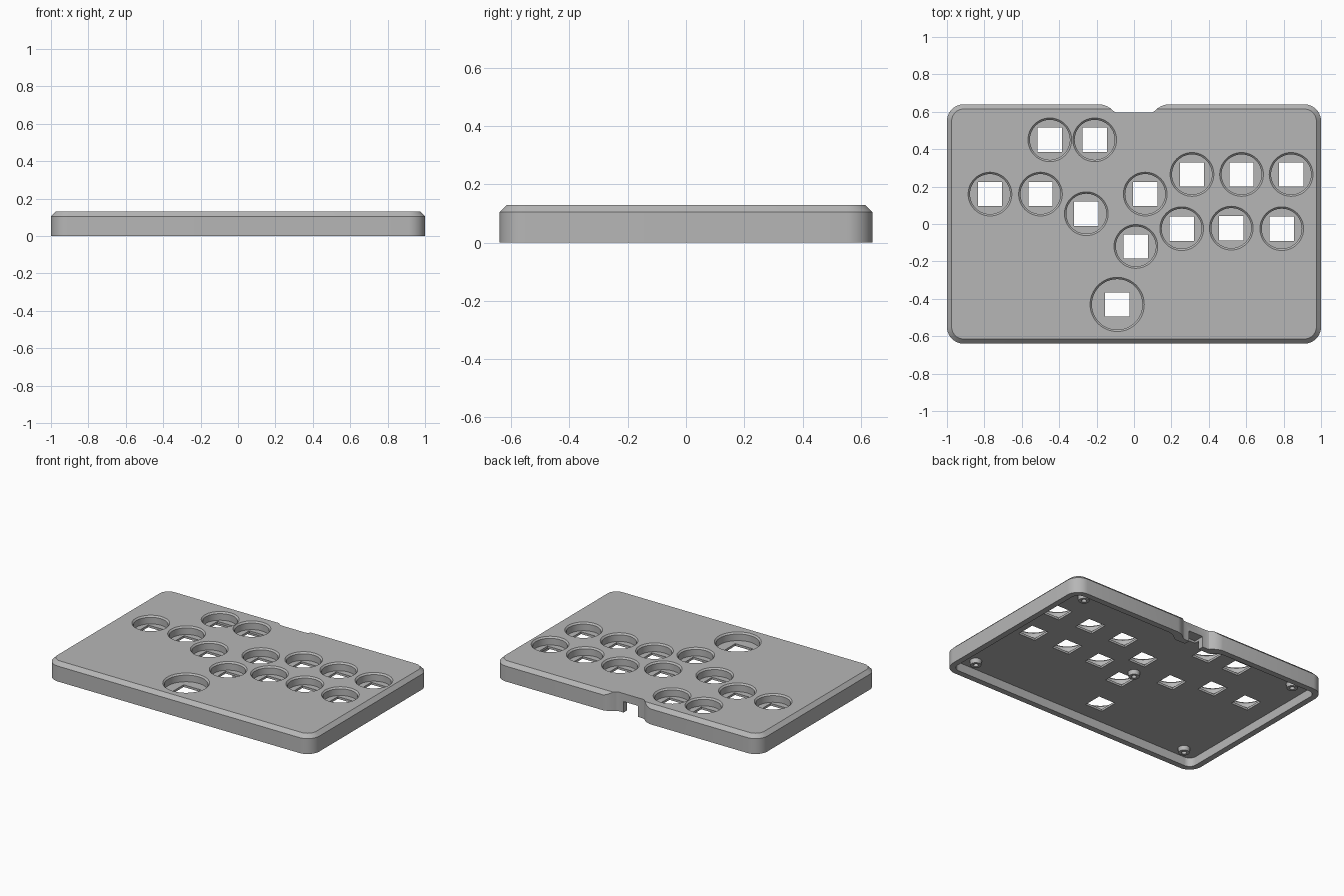
import bpy, bmesh, math
from mathutils import Vector

if "Cube" in bpy.data.objects:
    bpy.data.objects.remove(bpy.data.objects["Cube"], do_unlink=True)

HALF_X, HALF_Y = 1.0, 0.64
HEIGHT, CHAMFER, WALL = 0.13, 0.025, 0.04
PLATE_BOTTOM, RECESS_FLOOR = 0.06, 0.075

grey = bpy.data.materials.new("plain_grey")
grey.use_nodes = True
colour = (0.47, 0.47, 0.47, 1)
grey.diffuse_color = colour
grey.node_tree.nodes["Principled BSDF"].inputs["Base Color"].default_value = colour


def finish(bm, name):
    bmesh.ops.recalc_face_normals(bm, faces=bm.faces)
    mesh = bpy.data.meshes.new(name)
    bm.to_mesh(mesh)
    bm.free()
    mesh.materials.append(grey)
    obj = bpy.data.objects.new(name, mesh)
    bpy.context.collection.objects.link(obj)
    return obj


def loft(name, layers):
    """Solid through (outline, z) layers with equal point counts."""
    bm = bmesh.new()
    rings = [[bm.verts.new((x, y, z)) for x, y in pts] for pts, z in layers]
    for low, high in zip(rings, rings[1:]):
        for i in range(len(low)):
            j = (i + 1) % len(low)
            bm.faces.new((low[i], low[j], high[j], high[i]))
    bm.faces.new(rings[0])
    bm.faces.new(rings[-1])
    return finish(bm, name)


def lathe(name, items, steps=48):
    """Solids of revolution from (profile, x, y) items."""
    bm = bmesh.new()
    for profile, x, y in items:
        verts = [bm.verts.new((x + r, y, z)) for r, z in profile]
        edges = [bm.edges.new(pair) for pair in zip(verts, verts[1:])]
        bmesh.ops.spin(bm, geom=verts + edges, cent=(x, y, 0), axis=(0, 0, 1),
                       angle=math.tau, steps=steps)
    bmesh.ops.remove_doubles(bm, verts=bm.verts, dist=0.0005)
    return finish(bm, name)


def boxes(name, items):
    """Boxes from (centre, size) items."""
    bm = bmesh.new()
    for centre, size in items:
        made = bmesh.ops.create_cube(bm, size=1)["verts"]
        bmesh.ops.scale(bm, vec=size, verts=made)
        bmesh.ops.translate(bm, vec=Vector(centre), verts=made)
    return finish(bm, name)


def cut(target, cutter):
    cutter.hide_render = True
    mod = target.modifiers.new("cut", 'BOOLEAN')
    mod.operation, mod.solver, mod.object = 'DIFFERENCE', 'EXACT', cutter
    bpy.context.view_layer.objects.active = target
    bpy.ops.object.modifier_apply(modifier=mod.name)
    bpy.data.objects.remove(cutter, do_unlink=True)


def rounded_outline(inset, radius=0.09, steps=10):
    pts = []
    r = radius - inset
    for k, (sx, sy) in enumerate(((1, 1), (-1, 1), (-1, -1), (1, -1))):
        for i in range(steps + 1):
            a = math.pi / 2 * (k + i / steps)
            pts.append((sx * (HALF_X - radius) + r * math.cos(a),
                        sy * (HALF_Y - radius) + r * math.sin(a)))
    return pts


def notch_outline(offset):
    """Cable notch plan: straight floor with softly curved shoulders."""
    half = [(0.185, 0.72), (0.185, 0.641), (0.165, 0.637), (0.145, 0.630),
            (0.128, 0.620), (0.114, 0.608), (0.104, 0.599), (0.09, 0.595)]
    half = [(x + offset, y - (offset if y < 0.7 else 0)) for x, y in half]
    return half + [(-x, y) for x, y in reversed(half)]


# Case shell with chamfered top edge
case = loft("case", [(rounded_outline(0), 0),
                     (rounded_outline(0), HEIGHT - CHAMFER),
                     (rounded_outline(CHAMFER), HEIGHT)])
cut(case, loft("notch", [(notch_outline(0), -0.1), (notch_outline(0), 0.3)]))

# Hollow underside, with the wall following the notch
cavity = loft("cavity", [(rounded_outline(WALL), -0.1),
                         (rounded_outline(WALL), PLATE_BOTTOM)])
cut(cavity, loft("notch_wall", [(notch_outline(WALL), -0.2),
                                (notch_outline(WALL), 0.3)]))
cut(case, cavity)

# Cable slot through the notch wall
cut(case, boxes("slot", [((0, 0.58, -0.01), (0.11, 0.12, 0.17))]))

# Round button recesses with square switch openings
buttons = [(-0.45, 0.45), (-0.21, 0.45), (-0.77, 0.16), (-0.50, 0.16),
           (-0.255, 0.055), (0.06, 0.16), (0.01, -0.12),
           (0.31, 0.265), (0.575, 0.265), (0.84, 0.265),
           (0.255, -0.025), (0.52, -0.022), (0.79, -0.025)]
thumb = (-0.09, -0.43)


def recess(radius):
    rim = radius - 0.01
    return [(0, RECESS_FLOOR), (rim, RECESS_FLOOR), (rim, HEIGHT - 0.01),
            (radius, HEIGHT), (radius, 0.2), (0, 0.2)]


cut(case, lathe("recesses", [(recess(0.117), x, y) for x, y in buttons]
                + [(recess(0.145), *thumb)]))
cut(case, boxes("openings", [((x, y, 0.06), (0.13, 0.13, 0.1))
                             for x, y in buttons + [thumb]]))

# Screw posts under the plate
post = [(0, 0.05), (0.016, 0.05), (0.016, 0.03), (0.034, 0.03),
        (0.038, PLATE_BOTTOM + 0.002), (0, PLATE_BOTTOM + 0.002)]
places = [(0.84 * sx, 0.52 * sy) for sx in (-1, 1) for sy in (-1, 1)] + [(0, 0)]
posts = lathe("screw_posts", [(post, x, y) for x, y in places], 24)

# Smooth curved walls, keep hard edges
bpy.ops.object.select_all(action='DESELECT')
for obj in (case, posts):
    obj.select_set(True)
bpy.context.view_layer.objects.active = case
bpy.ops.object.shade_smooth_by_angle(angle=math.radians(25))
